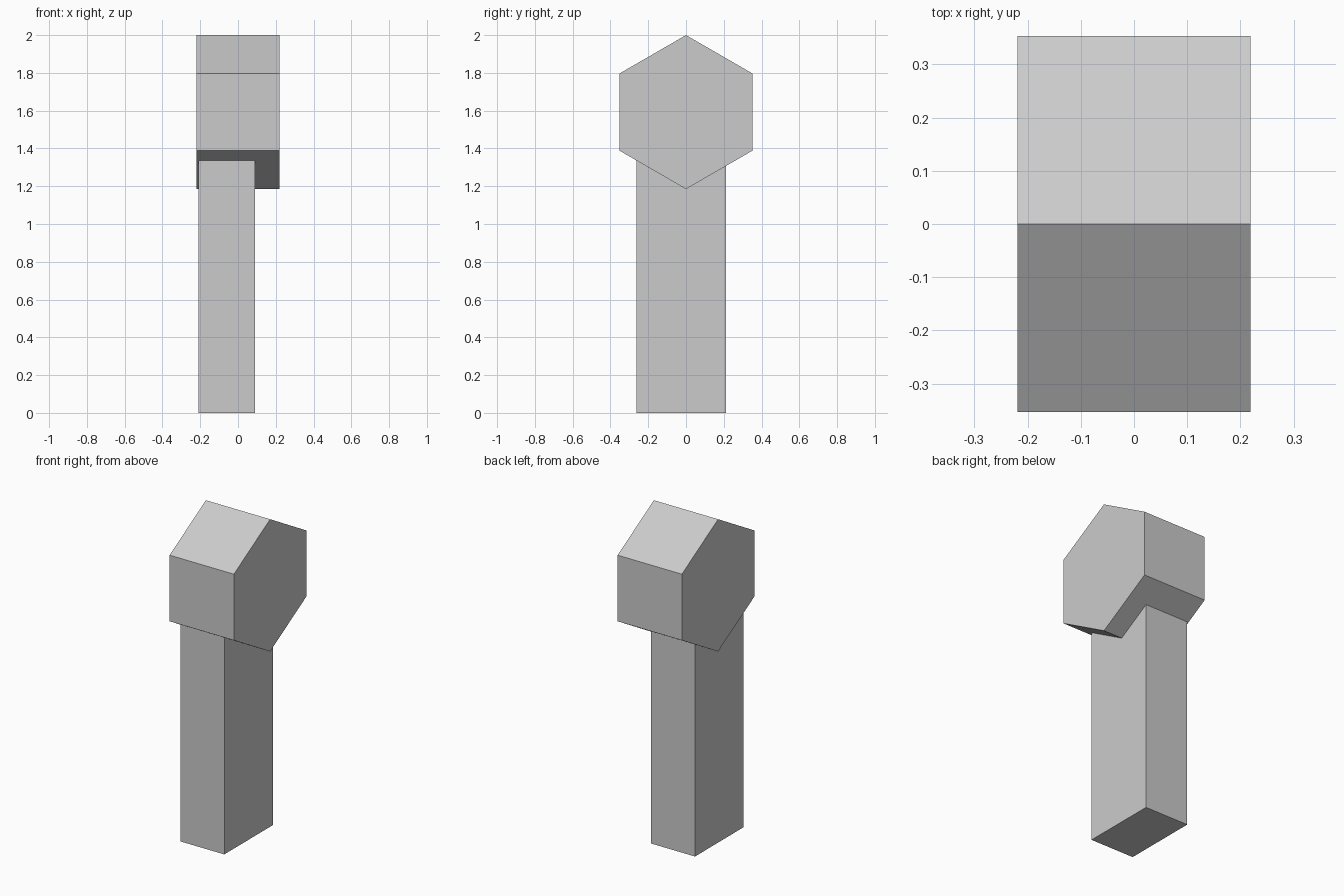
import bpy
import bmesh
from math import pi, sin, cos
from mathutils import Vector

if "Cube" in bpy.data.objects:
    bpy.data.objects.remove(bpy.data.objects["Cube"])


def prism(name, profile, axis):
    """Extrude a closed 3D profile along the axis vector."""
    bm = bmesh.new()
    face = bm.faces.new([bm.verts.new(p) for p in profile])
    new = bmesh.ops.extrude_face_region(bm, geom=[face], use_keep_orig=True)["geom"]
    moved = [g for g in new if isinstance(g, bmesh.types.BMVert)]
    bmesh.ops.translate(bm, verts=moved, vec=Vector(axis))
    bmesh.ops.recalc_face_normals(bm, faces=bm.faces)
    mesh = bpy.data.meshes.new(name)
    bm.to_mesh(mesh)
    bm.free()
    obj = bpy.data.objects.new(name, mesh)
    bpy.context.collection.objects.link(obj)
    return obj


# Head: hexagonal prism lying along x, with points up and down
R, HALF = 0.4075, 0.219
hexagon = [(-HALF, R * sin(i * pi / 3), 2 - R + R * cos(i * pi / 3)) for i in range(6)]
prism("hex_head", hexagon, (2 * HALF, 0, 0))

# Handle: off-centre rectangular post, running up into the head
x0, x1, y0, y1 = -0.21, 0.09, -0.262, 0.212
prism("handle", [(x0, y0, 0), (x1, y0, 0), (x1, y1, 0), (x0, y1, 0)], (0, 0, 1.4))
